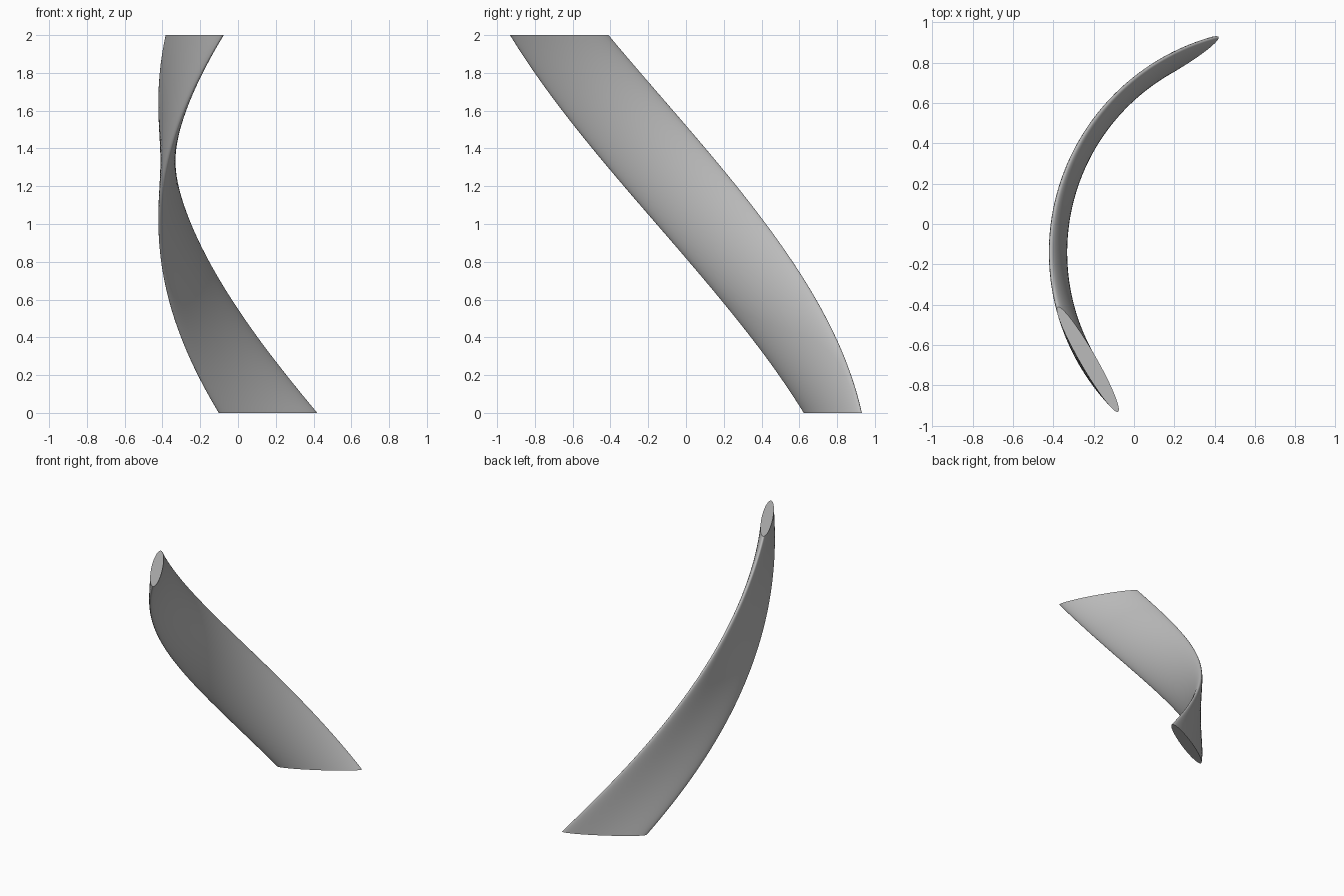
import bpy
import bmesh
from math import cos, sin, pi, radians
from mathutils import Matrix, Vector

cube = bpy.data.objects.get("Cube")
if cube:
    bpy.data.objects.remove(cube, do_unlink=True)

# Blade proportions: a thin ellipse swept a quarter turn around an offset axis
HEIGHT = 2.0
AXIS = Vector((0.689, -0.141, 0))
RADIUS = 1.06
HALF_CHORD, HALF_THICK = 0.30, 0.04
START, TWIST = radians(120), radians(90)
SEGMENTS, STEPS = 64, 64

grey = bpy.data.materials.new("blade grey")
grey.use_nodes = True
colour = (0.5, 0.5, 0.5, 1)
grey.diffuse_color = colour
grey.node_tree.nodes["Principled BSDF"].inputs["Base Color"].default_value = colour

# Elliptical section: thickness points away from the axis, chord runs along the turn
section = [Vector((RADIUS + HALF_THICK * cos(2 * pi * i / SEGMENTS),
                   HALF_CHORD * sin(2 * pi * i / SEGMENTS), 0))
           for i in range(SEGMENTS)]

bm = bmesh.new()
rings = []
for step in range(STEPS + 1):
    t = step / STEPS
    turn = Matrix.Rotation(START + TWIST * t, 3, "Z")
    lift = AXIS + Vector((0, 0, HEIGHT * t))
    rings.append([bm.verts.new(turn @ p + lift) for p in section])

# Twisted skin and flat end caps
for low, high in zip(rings, rings[1:]):
    for i in range(SEGMENTS):
        j = (i + 1) % SEGMENTS
        bm.faces.new((low[i], low[j], high[j], high[i]))
bm.faces.new(reversed(rings[0]))
bm.faces.new(rings[-1])
bmesh.ops.recalc_face_normals(bm, faces=bm.faces)

mesh = bpy.data.meshes.new("twisted_blade")
bm.to_mesh(mesh)
bm.free()
mesh.materials.append(grey)
blade = bpy.data.objects.new("twisted_blade", mesh)
bpy.context.collection.objects.link(blade)

# Smooth skin, crisp cap rims
bpy.ops.object.select_all(action="DESELECT")
blade.select_set(True)
bpy.context.view_layer.objects.active = blade
bpy.ops.object.shade_smooth_by_angle(angle=radians(35))
